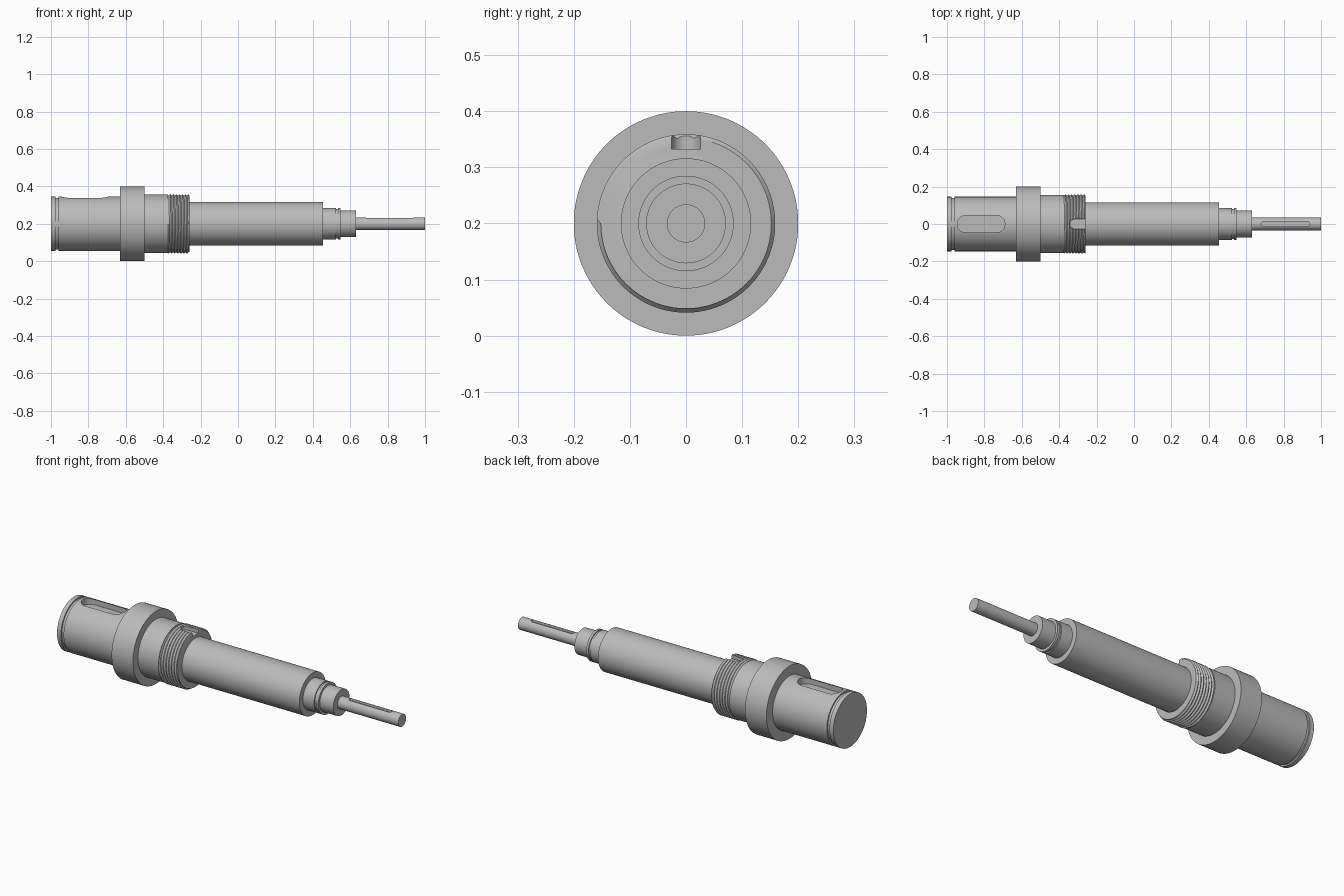
import bpy, bmesh, math

cube = bpy.data.objects.get("Cube")
if cube:
    bpy.data.objects.remove(cube)

AXIS_Z = 0.2
SEGMENTS = 128

steel = bpy.data.materials.new("grey steel")
steel.use_nodes = True
GREY = (0.5, 0.5, 0.5, 1)
steel.diffuse_color = GREY
steel.node_tree.nodes["Principled BSDF"].inputs["Base Color"].default_value = GREY


def make_object(name, bm):
    bmesh.ops.recalc_face_normals(bm, faces=bm.faces[:])
    mesh = bpy.data.meshes.new(name)
    bm.to_mesh(mesh)
    bm.free()
    mesh.materials.append(steel)
    obj = bpy.data.objects.new(name, mesh)
    bpy.context.collection.objects.link(obj)
    return obj


def lathe(name, sections):
    """Turn (start, end, radius) sections about the shaft axis."""
    bm = bmesh.new()
    points = [(sections[0][0], 0)]
    for start, end, radius in sections:
        points += [(start, radius), (end, radius)]
    points.append((sections[-1][1], 0))
    verts = [bm.verts.new((x, 0, AXIS_Z + r)) for x, r in points]
    edges = [bm.edges.new(pair) for pair in zip(verts, verts[1:])]
    bmesh.ops.spin(bm, geom=verts + edges, cent=(0, 0, AXIS_Z), axis=(1, 0, 0),
                   angle=math.tau, steps=SEGMENTS, use_merge=True)
    bmesh.ops.remove_doubles(bm, verts=bm.verts[:], dist=0.00001)
    return make_object(name, bm)


def threaded_drum(name, start, end, root, crest, turns):
    """Closed drum with a helical V thread that runs out at both ends."""
    bm = bmesh.new()
    pitch = (end - start) / turns
    rows = []
    for j in range(SEGMENTS + 1):
        a = math.tau * j / SEGMENTS
        row = []
        for k in range(-3, 2 * turns + 3):
            x = start + pitch * (k / 2 + j / SEGMENTS)
            r = crest if k % 2 and start < x < end else root
            x = min(max(x, start), end)
            row.append(bm.verts.new((x, r * math.cos(a), AXIS_Z + r * math.sin(a))))
        rows.append(row)
    for r0, r1 in zip(rows, rows[1:]):
        for k in range(len(r0) - 1):
            bm.faces.new((r0[k], r1[k], r1[k + 1], r0[k + 1]))
    bmesh.ops.remove_doubles(bm, verts=bm.verts[:], dist=0.00001)
    bmesh.ops.holes_fill(bm, edges=[e for e in bm.edges if e.is_boundary], sides=0)
    bmesh.ops.triangulate(bm, faces=[f for f in bm.faces if len(f.verts) == 4])
    return make_object(name, bm)


def cut_keyway(target, name, start, end, half_width, floor):
    """Cut a round-ended slot into the top of a part."""
    bm = bmesh.new()
    outline = []
    for cx, turn in ((end - half_width, -math.pi / 2), (start + half_width, math.pi / 2)):
        for i in range(17):
            a = turn + math.pi * i / 16
            outline.append(bm.verts.new((cx + half_width * math.cos(a),
                                         half_width * math.sin(a), AXIS_Z + floor)))
    base = bm.faces.new(outline)
    top = bmesh.ops.extrude_face_region(bm, geom=[base])["geom"]
    bmesh.ops.translate(bm, verts=[v for v in top if isinstance(v, bmesh.types.BMVert)],
                        vec=(0, 0, 0.2))
    cutter = make_object(name, bm)
    cutter.hide_render = True
    mod = target.modifiers.new(name, 'BOOLEAN')
    mod.operation = 'DIFFERENCE'
    mod.solver = 'EXACT'
    mod.object = cutter
    bpy.context.view_layer.objects.active = target
    bpy.ops.object.modifier_apply(modifier=name)
    bpy.data.objects.remove(cutter)


# Stepped shaft, from the thick end to the thin end
drive_end = lathe("drive_end", [
    (-1, -0.976, 0.146), (-0.976, -0.96, 0.138), (-0.96, -0.63, 0.146)])
collar = lathe("collar", [(-0.63, -0.5, 0.2)])
bearing_seat = lathe("bearing_seat", [(-0.5, -0.375, 0.156)])
main_shaft = lathe("main_shaft", [(-0.375, 0.455, 0.116)])
stepped_neck = lathe("stepped_neck", [
    (0.455, 0.523, 0.085), (0.523, 0.535, 0.079), (0.535, 0.548, 0.085),
    (0.548, 0.63, 0.071)])
end_pin = lathe("end_pin", [(0.63, 1, 0.034)])
thread = threaded_drum("thread", -0.375, -0.26, 0.152, 0.159, 7)

# Keyways along the top
cut_keyway(drive_end, "drive_keyway", -0.945, -0.69, 0.045, 0.11)
cut_keyway(thread, "thread_notch", -0.343, -0.15, 0.026, 0.133)
cut_keyway(end_pin, "pin_keyway", 0.68, 0.94, 0.013, 0.018)

# Smooth barrels with crisp shoulders
for obj in (drive_end, collar, bearing_seat, main_shaft, stepped_neck, end_pin, thread):
    bpy.ops.object.select_all(action='DESELECT')
    obj.select_set(True)
    bpy.context.view_layer.objects.active = obj
    bpy.ops.object.shade_smooth_by_angle(angle=math.radians(30))
